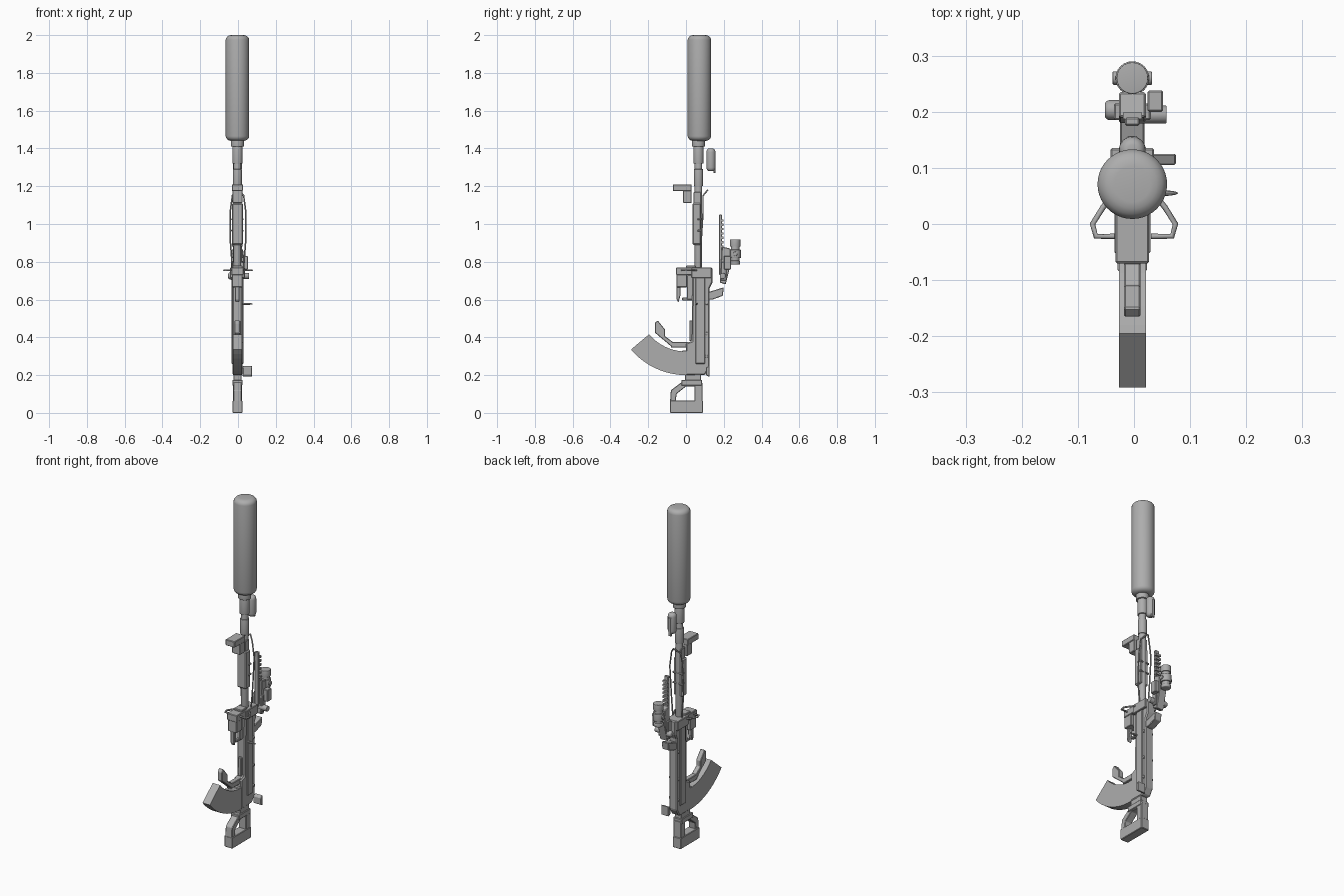
import bpy, bmesh, math

cube = bpy.data.objects.get("Cube")
if cube:
    bpy.data.objects.remove(cube, do_unlink=True)

metal = bpy.data.materials.new("gunmetal_grey")
metal.use_nodes = True
grey = [.42] * 3 + [1]
metal.diffuse_color = grey
metal.node_tree.nodes["Principled BSDF"].inputs["Base Color"].default_value = grey

MIDDLE = -.003       # x of the long centre line
BORE = .066          # y of the barrel line
COLLAR_TOP = .77     # top of the receiver
SPINE = .125         # back of the receiver


def finish(name, bm, bevel=0):
    bmesh.ops.recalc_face_normals(bm, faces=bm.faces)
    mesh = bpy.data.meshes.new(name)
    bm.to_mesh(mesh)
    bm.free()
    mesh.materials.append(metal)
    part = bpy.data.objects.new(name, mesh)
    bpy.context.collection.objects.link(part)
    if bevel:
        edge = part.modifiers.new("edge", 'BEVEL')
        edge.width = bevel
        edge.segments = 1
    return part


def slab(name, outline, half, middle=MIDDLE, bevel=.003):
    """Side outline of (y, z) points, thickened both ways along x."""
    bm = bmesh.new()
    face = bm.faces.new([bm.verts.new((middle - half, y, z)) for y, z in outline])
    result = bmesh.ops.extrude_face_region(bm, geom=[face])
    moved = [g for g in result["geom"] if isinstance(g, bmesh.types.BMVert)]
    bmesh.ops.translate(bm, vec=(half + half, 0, 0), verts=moved)
    return finish(name, bm, bevel)


def box(name, half, front, back, bottom, top, middle=MIDDLE, bevel=.003):
    outline = [(front, bottom), (back, bottom), (back, top), (front, top)]
    return slab(name, outline, half, middle, bevel)


def tube(name, radius, start, stop, centre, along='Z', inset=.002, depth=.002, sides=24):
    """Cylinder along z or x whose two ends are rounded by quarter ellipses."""
    steps = [i * math.pi / 8 for i in range(5)]
    curve = [(radius - inset * (1 - math.sin(t)), depth * (1 - math.cos(t))) for t in steps]
    rings = [(r, start + d) for r, d in curve] + [(r, stop - d) for r, d in reversed(curve)]
    bm = bmesh.new()
    loops = []
    for r, h in rings:
        loop = []
        for i in range(sides):
            turn = math.tau * i / sides
            a, b = centre[0] + r * math.cos(turn), centre[1] + r * math.sin(turn)
            loop.append(bm.verts.new((a, b, h) if along == 'Z' else (h, a, b)))
        loops.append(loop)
    for low, high in zip(loops, loops[1:]):
        for i in range(sides):
            bm.faces.new((low[i - 1], low[i], high[i], high[i - 1]))
    bm.faces.new(loops[0])
    bm.faces.new(loops[-1])
    part = finish(name, bm)
    bpy.ops.object.select_all(action='DESELECT')
    part.select_set(True)
    bpy.context.view_layer.objects.active = part
    bpy.ops.object.shade_smooth_by_angle(angle=math.radians(40))
    return part


def wire(name, points, thickness):
    curve = bpy.data.curves.new(name, 'CURVE')
    curve.dimensions = '3D'
    curve.bevel_depth = thickness
    curve.bevel_resolution = 1
    curve.use_fill_caps = True
    spline = curve.splines.new('POLY')
    spline.points.add(len(points) - 1)
    for point, place in zip(spline.points, points):
        point.co = (*place, 1)
    curve.materials.append(metal)
    bpy.context.collection.objects.link(bpy.data.objects.new(name, curve))


def arc(centre_z, radius, start, stop, steps=10):
    """Points in (y, z) on a circle centred on y = 0, angles in degrees."""
    angles = [math.radians(start + (stop - start) * i / steps) for i in range(steps + 1)]
    return [(radius * math.cos(a), centre_z + radius * math.sin(a)) for a in angles]


# Suppressor with its collar, and the stepped barrel
bore = (MIDDLE, BORE)
tube("suppressor", radius=.062, start=1.44, stop=2, centre=(MIDDLE, .071),
     inset=.03, depth=.025, sides=40)
tube("suppressor_collar", radius=.035, start=1.41, stop=1.45, centre=bore)
tube("barrel", radius=.02, start=.7, stop=1.42, centre=bore)
tube("barrel_sleeve", radius=.024, start=1.2, stop=1.29, centre=bore)
tube("muzzle_sleeve", radius=.027, start=1.32, stop=1.41, centre=bore)

# Detached rounded sight cover
tube("sight_cover", radius=.024, start=1.28, stop=1.4, centre=(MIDDLE, .132), inset=.015, depth=.02)
box("cover_clip", half=.01, front=.145, back=.157, bottom=1.27, top=1.38)

# Handguard and its bands
box("handguard", half=.03, front=.035, back=.08, bottom=.89, top=1.11, bevel=.006)
box("handguard_neck", half=.022, front=.04, back=.08, bottom=1.1, top=1.17)
for height in (.96, 1.02):
    box("handguard_band", half=.033, front=.06, back=.086, bottom=height, top=height + .01)

# Detached hand stop
box("hand_stop_bar", half=.03, front=-.07, back=.03, bottom=1.175, top=1.21)
box("hand_stop_leg", half=.026, front=-.015, back=.03, bottom=1.11, top=1.18)

# Mirrored side wires and sling loops
for side in (-1, 1):
    wire("side_wire", [(0, .115, 1.18), (side * .03, .09, 1.15), (side * .042, .09, 1.06),
                       (side * .04, .08, .9), (side * .03, .08, COLLAR_TOP)], thickness=.004)
    wire("sling_loop", [(side * x, y, .755) for x, y in
                        ((.035, .055), (.055, .03), (.074, 0), (.068, -.022), (.03, -.022))],
         thickness=.005)

# Receiver body, side plates, collar, pins and controls
slab("receiver", [(.035, COLLAR_TOP), (.14, COLLAR_TOP), (.14, .69), (SPINE, .66), (SPINE, .24),
                  (.1, .2), (0, .2), (0, .37), (.03, .38)], half=.026, bevel=.006)
box("receiver_side_plates", half=.031, front=.05, back=.1, bottom=.26, top=.72)
box("receiver_collar", half=.039, front=.03, back=.135, bottom=.715, top=COLLAR_TOP)
box("lower_rail", half=.01, front=.018, back=.035, bottom=.38, top=.49)
for height in (.3, .42, .58):
    tube("pin", radius=.008, start=-.035, stop=.03, centre=(.11, height), along='X', sides=10)
tube("selector_spike", radius=.006, start=0, stop=.078, centre=(.055, .577), along='X',
     inset=.005, depth=.05, sides=8)
slab("side_catch", [(.105, .2), (SPINE, .19), (SPINE, .25), (.105, .24)], half=.025, middle=.05)

# Blocks and hook in front of the receiver
box("front_block", half=.032, front=-.053, back=.04, bottom=.73, top=COLLAR_TOP)
box("front_block_cap", half=.027, front=0, back=.05, bottom=.76, top=.78)
box("front_block_step", half=.028, front=-.05, back=.005, bottom=.665, top=.735)
slab("front_hook", [(-.05, .67), (-.03, .67), (-.03, .62), (-.04, .585), (-.05, .6)], half=.012)
box("trigger", half=.01, front=-.02, back=.035, bottom=.595, top=.61)
box("front_post", half=.012, front=.005, back=.04, bottom=.6, top=.73)

# Rear bracket, toothed rail and optic mount
slab("rear_bracket", [(.12, .6), (.14, .6), (.195, .62), (.2, .665), (.12, .64)], half=.022)
box("optic_rail", half=.013, front=.175, back=.19, bottom=.73, top=1.05)
for i in range(12):
    height = .76 + i * .023
    box("rail_tooth", half=.017, front=.187, back=.199, bottom=height, top=height + .012, bevel=0)
slab("optic_mount", [(.18, .69), (.21, .68), (.235, .78), (.235, .87), (.19, .88)], half=.024)
box("mount_base", half=.033, front=.185, back=.215, bottom=.7, top=.8)
tube("mount_knob_right", radius=.018, start=-.052, stop=0, centre=(.203, .725), along='X',
     inset=.008, depth=.01, sides=12)
tube("mount_knob_left", radius=.016, start=0, stop=.058, centre=(.195, .725), along='X', sides=12)
box("mount_lever", half=.014, front=.2, back=.238, bottom=.76, top=.83, middle=.038)

# Optic tube, its rings and the cross turret
sight_line = (MIDDLE, .26)
tube("optic_body", radius=.023, start=.79, stop=.91, centre=sight_line)
tube("optic_eyepiece", radius=.027, start=.785, stop=.806, centre=sight_line, inset=.006, depth=.006)
tube("optic_ring", radius=.03, start=.82, stop=.864, centre=sight_line)
tube("optic_objective", radius=.028, start=.88, stop=.918, centre=sight_line)
tube("optic_turret", radius=.012, start=-.038, stop=.032, centre=(.26, .842), along='X', sides=12)

# Curved magazine between two concentric arcs
slab("magazine", arc(.58, radius=.38, start=220, stop=270)
     + arc(.58, radius=.255, start=270, stop=220), half=.024, bevel=0)
box("magazine_well", half=.024, front=-.02, back=.05, bottom=.2, top=.33)

# Upturned hook grip
box("grip_bar", half=.015, front=-.08, back=.04, bottom=.345, top=.376)
slab("hook_grip", [(-.165, .475), (-.15, .49), (-.11, .44), (-.11, .405), (-.07, .376),
                   (-.07, .345), (-.165, .425)], half=.015)

# Shoulder stock: limbs around an opening
box("stock_neck", half=.022, front=-.005, back=.08, bottom=.15, top=.23)
box("stock_collar", half=.027, front=-.025, back=.085, bottom=.145, top=.175)
box("stock_butt", half=.026, front=-.085, back=.09, bottom=0, top=.065)
box("stock_spine", half=.024, front=.045, back=.087, bottom=.05, top=.16)
slab("stock_strut", [(-.085, .05), (-.055, .05), (-.05, .1), (0, .14), (.05, .14),
                     (.05, .165), (-.02, .165), (-.08, .12)], half=.022)
